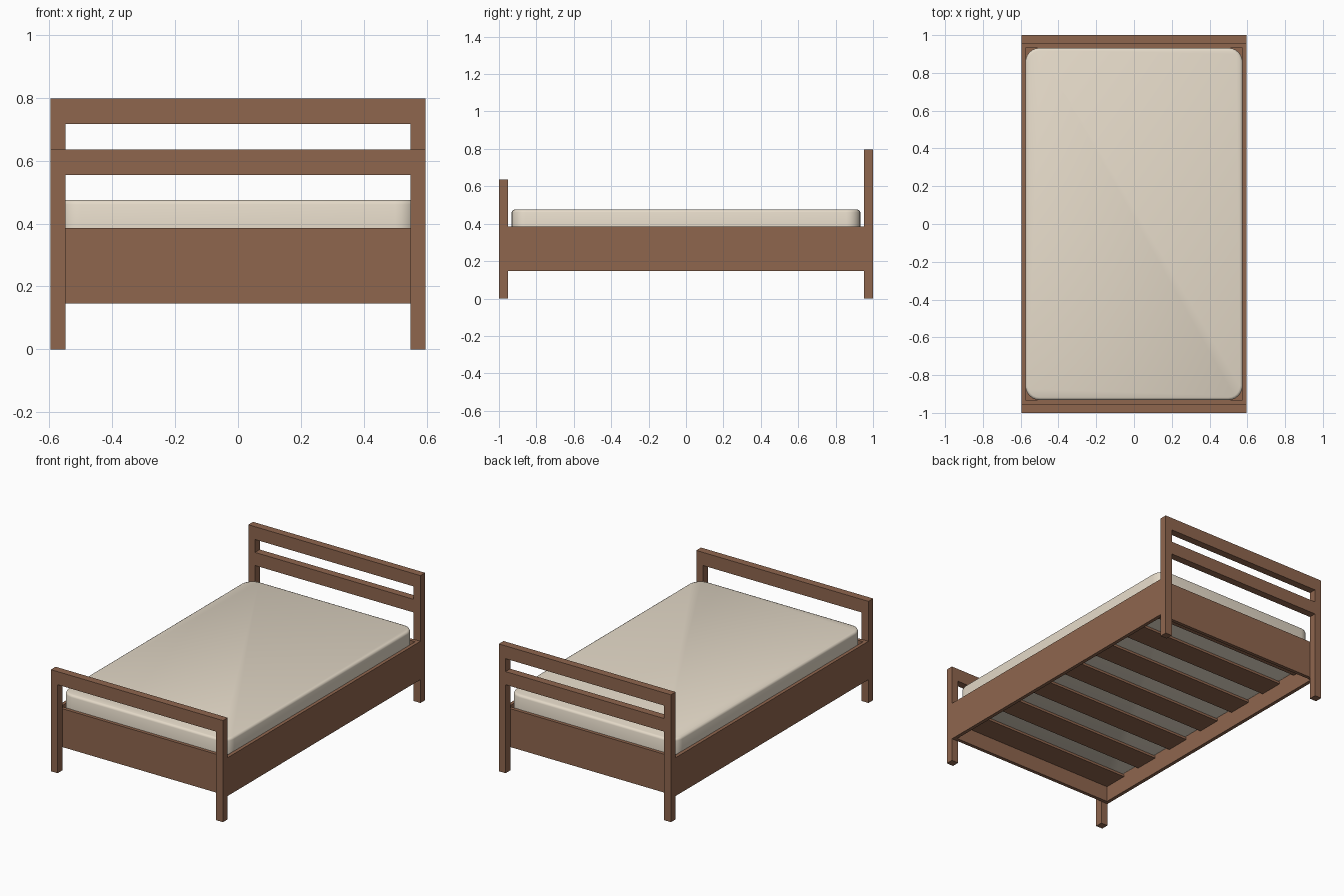
import bpy, bmesh, math

if "Cube" in bpy.data.objects:
    bpy.data.objects.remove(bpy.data.objects["Cube"])


def material(name, rgb):
    m = bpy.data.materials.new(name)
    m.diffuse_color = (*rgb, 1.0)
    m.use_nodes = True
    m.node_tree.nodes["Principled BSDF"].inputs["Base Color"].default_value = m.diffuse_color
    return m


WOOD = material("brown_wood", (0.275, 0.133, 0.076))
FABRIC = material("cream_fabric", (0.78, 0.70, 0.58))

W, L = 0.596, 1.0            # half width and half length
POST_W, POST_D = 0.047, 0.047
BOARD = 0.022                # frame board thickness
Z0, Z1 = 0.146, 0.386        # frame board bottom and top
IN_X, IN_Y = W - BOARD, L - POST_D - BOARD


def box(name, x, y, z, mat=WOOD):
    """Box from (min, max) pairs on each axis."""
    bm = bmesh.new()
    bmesh.ops.create_cube(bm, size=1.0)
    for v in bm.verts:
        v.co = [(a + b) / 2 + c * (b - a) for (a, b), c in zip((x, y, z), v.co)]
    me = bpy.data.meshes.new(name)
    bm.to_mesh(me)
    bm.free()
    me.materials.append(mat)
    ob = bpy.data.objects.new(name, me)
    bpy.context.collection.objects.link(ob)
    return ob


def span(side, outer, thickness):
    """Range of a part lying just inside an outer plane on one side."""
    return tuple(sorted((side * outer, side * (outer - thickness))))


# Footboard and headboard: posts, rails and the recessed end board
for end, side, height, rails in (
        ("foot", -1, 0.636, [(0.554, 0.636)]),
        ("head", 1, 0.797, [(0.554, 0.636), (0.717, 0.797)])):
    y = span(side, L, POST_D)
    for label, sx in (("left", -1), ("right", 1)):
        box(f"{end}_post_{label}", span(sx, W, POST_W), y, (0, height))
    for i, z in enumerate(rails):
        box(f"{end}_rail_{i + 1}", (-W + POST_W, W - POST_W), y, z)
    box(f"{end}_end_board", (-IN_X, IN_X), span(side, L - POST_D, BOARD), (Z0, Z1))

# Side boards, flush with the outside of the posts
for label, sx in (("left", -1), ("right", 1)):
    box(f"side_board_{label}", span(sx, W, BOARD), (-L + POST_D, L - POST_D), (Z0, Z1))

# Slats across the frame
COUNT, SLAT_W, SLAT_Z = 7, 0.155, (0.245, 0.26)
for i in range(COUNT):
    y = -IN_Y + i * (2 * IN_Y - SLAT_W) / (COUNT - 1)
    box(f"slat_{i + 1}", (-IN_X, IN_X), (y, y + SLAT_W), SLAT_Z)

# Mattress with rounded corners and softened rims, snug inside the boards
mattress = box("mattress", (-IN_X - 0.001, IN_X + 0.001), (-IN_Y - 0.001, IN_Y + 0.001),
               (SLAT_Z[1], 0.475), FABRIC)
bm = bmesh.new()
bm.from_mesh(mattress.data)
upright = [e for e in bm.edges if abs(e.verts[0].co.z - e.verts[1].co.z) > 0.1]
bmesh.ops.bevel(bm, geom=upright, offset=0.075, segments=6, profile=0.5, affect='EDGES')
rims = [e for e in bm.edges if abs(e.verts[0].co.z - e.verts[1].co.z) < 0.001]
bmesh.ops.bevel(bm, geom=rims, offset=0.014, segments=2, profile=0.5, affect='EDGES')
bm.to_mesh(mattress.data)
bm.free()
bpy.context.view_layer.objects.active = mattress
mattress.select_set(True)
bpy.ops.object.shade_smooth_by_angle(angle=math.radians(60))
